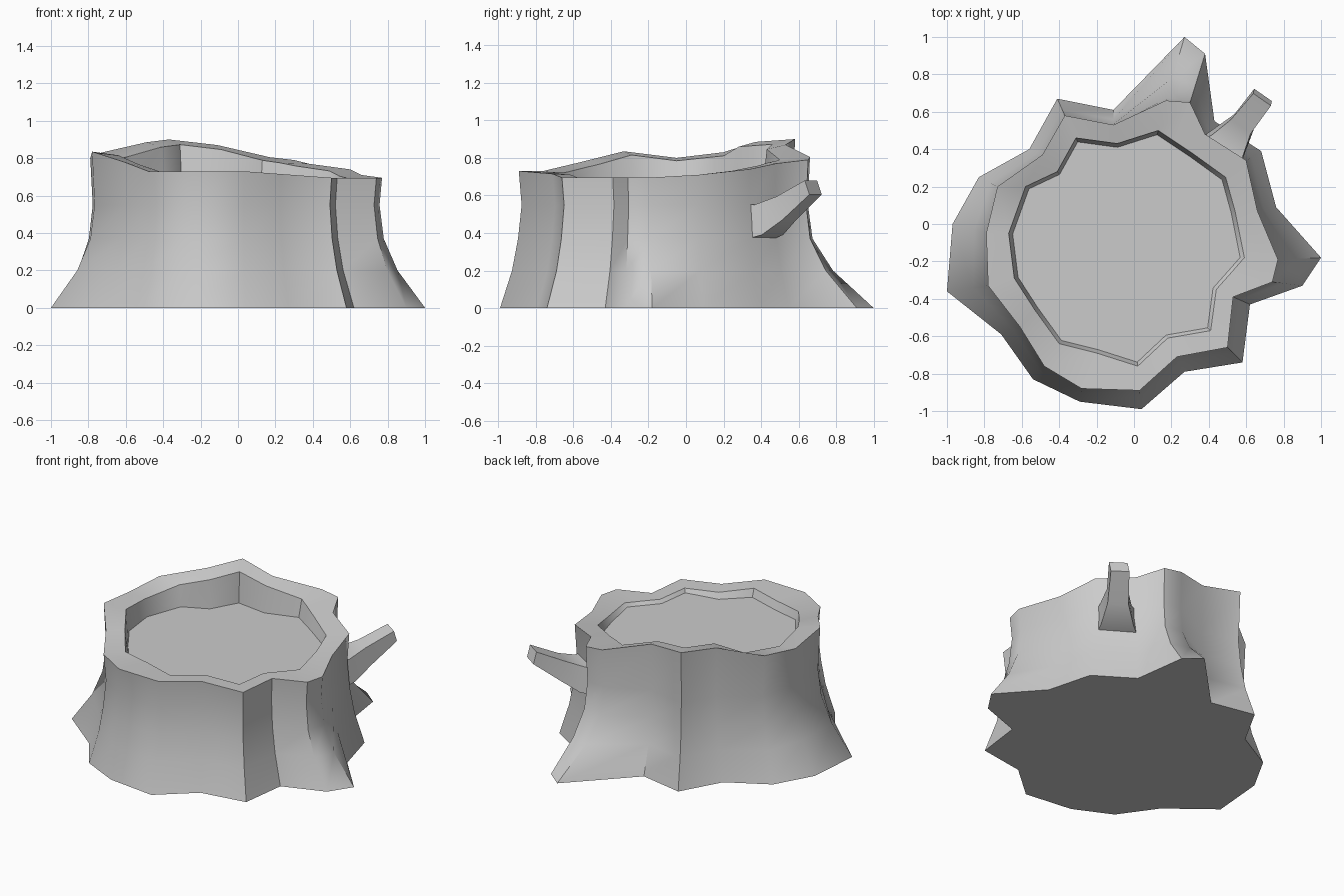
import bpy, bmesh, math
from mathutils import Vector

if "Cube" in bpy.data.objects:
    bpy.data.objects.remove(bpy.data.objects["Cube"])

# Root outline on the ground, counter-clockwise (x, y)
ROOT = [(1, -.18), (.76, .09), (.68, .39), (.43, .55), (.38, .91), (.27, 1), (-.11, .61),
        (-.41, .67), (-.56, .40), (-.83, .25), (-.97, 0), (-1, -.36), (-.71, -.59),
        (-.54, -.83), (-.29, -.95), (.04, -.99), (.27, -.79), (.58, -.74), (.62, -.43), (.90, -.33)]
# Outer edge of the slanted, uneven rim (x, y, z)
RIM = [(.77, -.19, .695), (.66, .07, .71), (.60, .34, .74), (.38, .48, .77), (.30, .65, .79),
       (.17, .66, .805), (-.11, .53, .87), (-.37, .58, .90), (-.49, .37, .885), (-.73, .20, .83),
       (-.79, -.05, .80), (-.78, -.33, .835), (-.61, -.55, .78), (-.48, -.76, .73),
       (-.28, -.88, .73), (.03, -.89, .73), (.23, -.71, .715), (.50, -.66, .695),
       (.53, -.39, .695), (.74, -.31, .695)]
# Inner edge of the rim (x, y)
INNER = [(.59, -.18), (.54, .07), (.49, .25), (.31, .38), (.22, .44), (.13, .50), (-.09, .43),
         (-.31, .46), (-.41, .28), (-.58, .20), (-.67, -.05), (-.64, -.29), (-.53, -.46),
         (-.40, -.64), (-.20, -.69), (.02, -.76), (.18, -.61), (.41, -.57), (.44, -.35), (.52, -.26)]
FLOOR = 0.67


def loft(name, rings, angle):
    """Skin closed rings of equal length and cap both ends."""
    bm = bmesh.new()
    vs = [[bm.verts.new(p) for p in ring] for ring in rings]
    n = len(rings[0])
    for a, b in zip(vs, vs[1:]):
        for i in range(n):
            j = (i + 1) % n
            bm.faces.new((a[i], a[j], b[j], b[i]))
    bm.faces.new(vs[0][::-1])
    bm.faces.new(vs[-1])
    bmesh.ops.recalc_face_normals(bm, faces=bm.faces)
    me = bpy.data.meshes.new(name)
    bm.to_mesh(me)
    bm.free()
    ob = bpy.data.objects.new(name, me)
    bpy.context.collection.objects.link(ob)
    bpy.ops.object.select_all(action='DESELECT')
    ob.select_set(True)
    bpy.context.view_layer.objects.active = ob
    bpy.ops.object.shade_smooth_by_angle(angle=math.radians(angle))
    return ob


# Trunk: flared roots, waist, rim, then the recessed cut surface
rings = [[(x, y, 0) for x, y in ROOT]]
for z, flare, scale in ((.2, .36, 1), (.37, .04, 1), (.55, 0, .983)):
    rings.append([((t[0] + (r[0] - t[0]) * flare) * scale,
                   (t[1] + (r[1] - t[1]) * flare) * scale, z) for r, t in zip(ROOT, RIM)])
rings.append(RIM)
rings.append([(x, y, FLOOR + (t[2] - FLOOR) * .88) for (x, y), t in zip(INNER, RIM)])
rings.append([(x * .965 - .002, y * .965 - .005, FLOOR) for x, y in INNER])
loft("stump", rings, 48)

# Branch stub: four-sided, tapering and bending upward
side = Vector((.82, -.57, 0))
branch = []
for top, bottom, width in (((.43, .35, .56), (.45, .37, .36), .27),
                           ((.50, .42, .55), (.52, .46, .39), .20),
                           ((.57, .52, .595), (.59, .55, .47), .13),
                           ((.685, .665, .68), (.69, .69, .605), .115)):
    t, b, w = Vector(top), Vector(bottom), side * width / 2
    branch.append([t - w, t + w, b + w, b - w])
loft("branch_stub", branch, 40)
